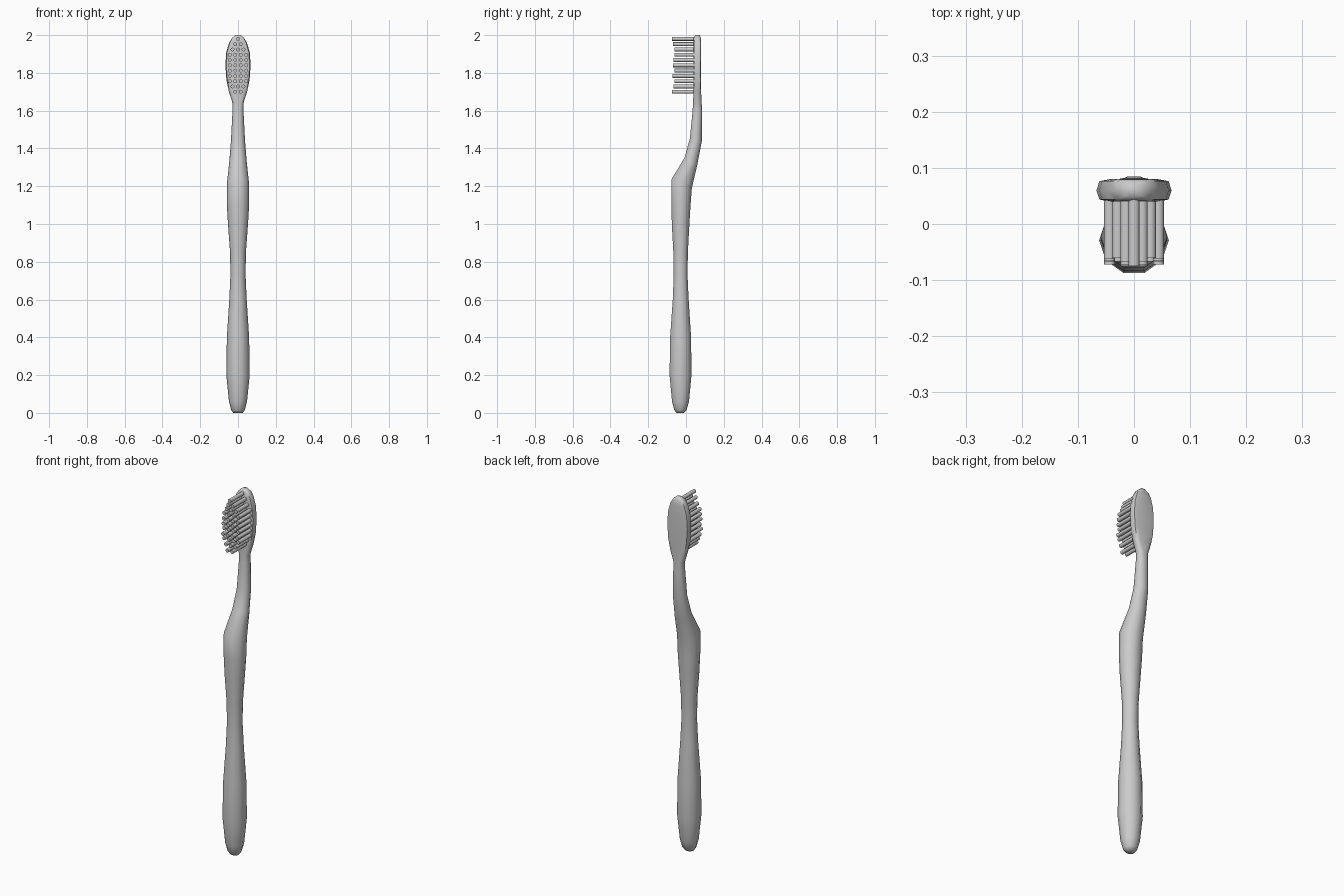
import bpy, bmesh, math
from mathutils import Matrix, Vector

SIDES = 10


def finish(bm, name, angle=40):
    bmesh.ops.recalc_face_normals(bm, faces=bm.faces[:])
    mesh = bpy.data.meshes.new(name)
    bm.to_mesh(mesh)
    bm.free()
    obj = bpy.data.objects.new(name, mesh)
    bpy.context.collection.objects.link(obj)
    bpy.ops.object.select_all(action='DESELECT')
    obj.select_set(True)
    bpy.context.view_layer.objects.active = obj
    bpy.ops.object.shade_smooth_by_angle(angle=math.radians(angle))
    return obj


def signed_pow(v, e):
    return math.copysign(abs(v) ** e, v)


# Body sections: z front, z back, y front, y back, half width, squareness
sections = [
    (0.00, 0.00, -0.050, -0.010, 0.025, 1),
    (0.015, 0.015, -0.062, 0.003, 0.036, 1),
    (0.06, 0.06, -0.074, 0.016, 0.048, 1),
    (0.20, 0.20, -0.087, 0.029, 0.062, 1),
    (0.40, 0.40, -0.084, 0.027, 0.059, 1),
    (0.60, 0.60, -0.070, 0.014, 0.046, 1),
    (0.73, 0.73, -0.065, 0.008, 0.040, 1),
    (0.85, 0.85, -0.067, 0.010, 0.042, 1),
    (1.00, 1.00, -0.075, 0.018, 0.053, 1),
    (1.10, 1.10, -0.077, 0.024, 0.059, 1),
    (1.235, 1.19, -0.078, 0.031, 0.059, 1),
    (1.35, 1.31, -0.008, 0.059, 0.046, 1),
    (1.45, 1.44, 0.020, 0.084, 0.037, 1),
    (1.60, 1.60, 0.035, 0.085, 0.029, 0.8),
    (1.64, 1.64, 0.037, 0.083, 0.029, 0.7),
    (1.70, 1.70, 0.040, 0.080, 0.048, 0.45),
    (1.76, 1.76, 0.040, 0.080, 0.061, 0.4),
    (1.84, 1.84, 0.040, 0.080, 0.067, 0.4),
    (1.91, 1.91, 0.040, 0.080, 0.062, 0.4),
    (1.96, 1.96, 0.040, 0.080, 0.047, 0.4),
    (1.985, 1.985, 0.041, 0.079, 0.032, 0.4),
    (2.00, 2.00, 0.048, 0.073, 0.014, 0.5),
]

# Handle, neck and head lofted as one body
bm = bmesh.new()
rings = []
for zf, zb, yf, yb, w, e in sections:
    top = math.sin(math.radians(72)) ** e
    ring = []
    for i in range(SIDES):
        a = math.tau * i / SIDES
        s = signed_pow(math.sin(a), e) / top
        ring.append(bm.verts.new((w * signed_pow(round(math.cos(a), 6), e),
                                  (yf + yb) / 2 + s * (yb - yf) / 2,
                                  (zf + zb) / 2 + s * (zb - zf) / 2)))
    rings.append(ring)
for r0, r1 in zip(rings, rings[1:]):
    for i in range(SIDES):
        j = (i + 1) % SIDES
        bm.faces.new((r0[i], r0[j], r1[j], r1[i]))
bm.faces.new(rings[0])
bm.faces.new(rings[-1])
finish(bm, "brush_body", 60)

# Bristle tufts: count and tip position for each row, from the top down
counts = [1, 2, 3, 4, 4, 4, 4, 4, 4, 3, 2]
tips = [-0.075, -0.068, -0.061, -0.062, -0.066, -0.068,
        -0.062, -0.072, -0.062, -0.067, -0.075]
bm = bmesh.new()
for row, (n, tip) in enumerate(zip(counts, tips)):
    base = 0.05
    for k in range(n):
        pos = Vector(((k - (n - 1) / 2) * 0.029, (base + tip) / 2, 1.98 - 0.028 * row))
        bmesh.ops.create_cone(bm, cap_ends=True, segments=10, radius1=0.0103,
                              radius2=0.0103, depth=base - tip,
                              matrix=Matrix.Translation(pos) @ Matrix.Rotation(math.pi / 2, 4, 'X'))
finish(bm, "bristles")
